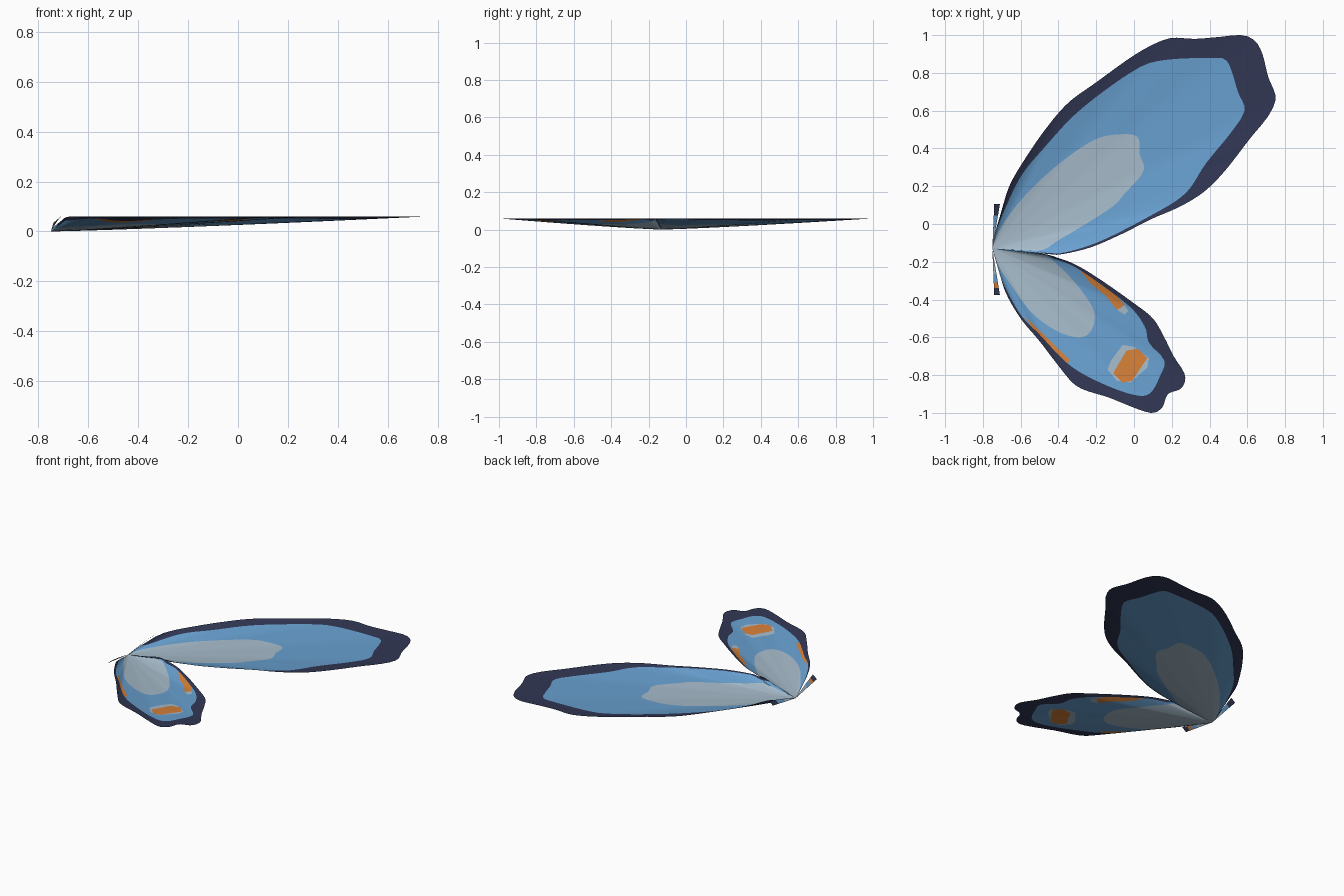
import bpy, bmesh, math
from mathutils import Vector

cube = bpy.data.objects.get("Cube")
if cube:
    bpy.data.objects.remove(cube, do_unlink=True)

ROOT = Vector((-0.75, -0.13))
RISE = 0.06


def material(name, rgb):
    m = bpy.data.materials.new(name)
    m.use_nodes = True
    lin = [((c / 255 + 0.055) / 1.055) ** 2.4 for c in rgb] + [1]
    m.diffuse_color = lin
    m.node_tree.nodes["Principled BSDF"].inputs["Base Color"].default_value = lin
    return m


PALE, BLUE, NAVY, ORANGE = range(4)
MATS = [material("pale_grey", (166, 187, 202)), material("sky_blue", (104, 160, 208)),
        material("dark_navy", (49, 55, 84)), material("orange", (214, 128, 56))]


def finish(name, bm):
    bmesh.ops.recalc_face_normals(bm, faces=bm.faces)
    if sum(f.normal.z for f in bm.faces) < 0:
        bmesh.ops.reverse_faces(bm, faces=bm.faces)
    me = bpy.data.meshes.new(name)
    bm.to_mesh(me)
    bm.free()
    for m in MATS:
        me.materials.append(m)
    me.shade_smooth()
    ob = bpy.data.objects.new(name, me)
    bpy.context.collection.objects.link(ob)
    return ob


def polar_outline(text):
    """Smooth an outline and give it as sorted (angle, radius) about the root."""
    pts = [Vector([float(c) for c in p.split(",")]) for p in text.split()]
    pts = [ROOT] + pts + [ROOT]
    out = []
    for i in range(1, len(pts) - 2):
        a, b, c, d = pts[i - 1:i + 3]
        for k in range(8):
            t = k / 8
            p = 0.5 * (2 * b + (c - a) * t + (2 * a - 5 * b + 4 * c - d) * t * t
                       + (3 * b - a - 3 * c + d) * t ** 3)
            v = p - ROOT
            out.append((math.atan2(v.y, v.x), v.length))
    v = pts[-2] - ROOT
    out.append((math.atan2(v.y, v.x), v.length))
    return sorted(out)


def radius(outline, a):
    if a <= outline[0][0] - 0.01 or a >= outline[-1][0] + 0.01:
        return 0.0
    for (a0, r0), (a1, r1) in zip(outline, outline[1:]):
        if a0 <= a <= a1:
            return r0 + (r1 - r0) * (a - a0) / max(a1 - a0, 1e-6)
    return outline[0][1] if a < outline[0][0] else outline[-1][1]


def inside(p, poly):
    signs = [(b - a).cross(p - a) > 0 for a, b in zip(poly, poly[1:] + poly[:1])]
    return all(signs) or not any(signs)


def wing(name, outer, blue, pale, patches=()):
    rings = [polar_outline(s) for s in (pale, blue, outer)]
    a0, a1 = rings[2][0][0], rings[2][-1][0]
    n = 140
    bm = bmesh.new()
    rows = []
    for i in range(n + 1):
        a = a0 + (a1 - a0) * (1 - math.cos(math.pi * i / n)) / 2
        edge = radius(rings[2], a)
        mid = min(radius(rings[1], a), edge)
        core = min(radius(rings[0], a), mid)
        rad = [core * k / 6 for k in range(7)]
        rad += [core + (mid - core) * k / 5 for k in range(1, 6)]
        rad += [mid + (edge - mid) * k / 2 for k in range(1, 3)]
        row = []
        for r in rad:
            # cupped sheet: low at the root, rim at constant height
            z = RISE * min(1, edge / 0.25) * (r / edge) ** 1.2
            row.append(bm.verts.new((ROOT.x + r * math.cos(a), ROOT.y + r * math.sin(a), z)))
        rows.append(row)
    for ra, rb in zip(rows, rows[1:]):
        for k in range(len(ra) - 1):
            f = bm.faces.new((ra[k], ra[k + 1], rb[k + 1], rb[k]))
            f.material_index = PALE if k < 6 else BLUE if k < 11 else NAVY
    bmesh.ops.remove_doubles(bm, verts=bm.verts, dist=0.0004)
    # cut the markings into the blue area
    for colour, text in patches:
        poly = [Vector([float(c) for c in p.split(",")]) for p in text.split()]
        mid = sum(poly, Vector((0, 0))) / len(poly)
        reach = max((p - mid).length for p in poly) + 0.06
        for a, b in zip(poly, poly[1:] + poly[:1]):
            faces = [f for f in bm.faces if (f.calc_center_median().xy - mid).length < reach]
            geom = set(faces)
            for f in faces:
                geom.update(f.edges)
                geom.update(f.verts)
            bmesh.ops.bisect_plane(bm, geom=list(geom), dist=1e-5, plane_co=(a.x, a.y, 0),
                                   plane_no=(b.y - a.y, a.x - b.x, 0))
        for f in bm.faces:
            if f.material_index != NAVY and inside(f.calc_center_median().xy, poly):
                f.material_index = colour
    finish(name, bm)


wing("upper_wing",
     "-.55,-.15 -.43,-.165 -.25,-.13 -.08,-.06 .1,.03 .24,.09 .37,.17 .48,.28 .62,.46 .71,.57 "
     ".75,.67 .71,.78 .68,.9 .64,.97 .57,1 .45,.99 .32,.98 .2,.985 .1,.95 -.02,.88 -.2,.75 "
     "-.35,.64 -.47,.5 -.58,.34 -.66,.2 -.71,.04 -.745,-.08",
     "-.53,-.148 -.42,-.16 -.2,-.1 .08,.04 .27,.16 .38,.32 .51,.48 .585,.6 .55,.7 .52,.8 "
     ".49,.865 .43,.88 .14,.865 -.02,.8 -.29,.6 -.47,.41 -.6,.25 -.7,.04 -.745,-.08",
     "-.51,-.142 -.39,-.08 -.13,.08 -.05,.16 .05,.28 .03,.37 .02,.46 -.07,.475 -.2,.45 "
     "-.37,.34 -.55,.18 -.68,.02 -.745,-.1")

wing("lower_wing",
     "-.5,-.155 -.4,-.18 -.3,-.22 -.17,-.3 0,-.42 .1,-.5 .16,-.6 .21,-.7 .27,-.8 .25,-.87 "
     ".18,-.9 .15,-.97 .1,-1 .02,-.98 -.13,-.92 -.3,-.86 -.4,-.75 -.5,-.62 -.6,-.5 -.68,-.36 -.73,-.2",
     "-.5,-.157 -.42,-.185 -.3,-.235 -.1,-.375 0,-.46 .06,-.55 .08,-.63 .16,-.72 .14,-.8 "
     ".08,-.9 -.02,-.9 -.2,-.83 -.35,-.74 -.5,-.585 -.6,-.48 -.69,-.32 -.735,-.2",
     "-.5,-.16 -.4,-.22 -.28,-.35 -.21,-.47 -.23,-.57 -.3,-.6 -.42,-.56 -.55,-.46 -.68,-.28 -.735,-.19",
     [(ORANGE, "-.31,-.215 -.15,-.31 -.15,-.38 -.23,-.315"),
      (ORANGE, "-.15,-.31 -.05,-.43 -.09,-.455 -.15,-.38"),
      (PALE, "-.05,-.43 -.03,-.46 -.05,-.48 -.09,-.455"),
      (ORANGE, "-.58,-.49 -.52,-.545 -.34,-.72 -.36,-.745 -.46,-.66"),
      (PALE, "-.06,-.64 0,-.65 .08,-.71 .07,-.76 -.02,-.84 -.09,-.83 -.14,-.77 -.12,-.72"),
      (ORANGE, "-.04,-.67 .02,-.66 .07,-.71 -.01,-.83 -.06,-.84 -.11,-.79")])


def root_flap(name, length, bands):
    """Narrow steep flap that fans out from the root beside a wing."""
    bm = bmesh.new()
    prev = None
    for f, colour in [(0.02, PALE)] + bands:
        y = ROOT.y + length * f
        pair = [bm.verts.new((ROOT.x + 0.01 * f, y, 0.035 * f)),
                bm.verts.new((ROOT.x + 0.04 * f, y, RISE * f ** 0.8))]
        if prev:
            bm.faces.new((prev[0], prev[1], pair[1], pair[0])).material_index = colour
        prev = pair
    finish(name, bm)


root_flap("upper_root_flap", 0.235, [(0.45, PALE), (0.75, BLUE), (1, NAVY)])
root_flap("lower_root_flap", -0.245,
          [(0.55, PALE), (0.73, BLUE), (0.85, ORANGE), (1, NAVY)])
